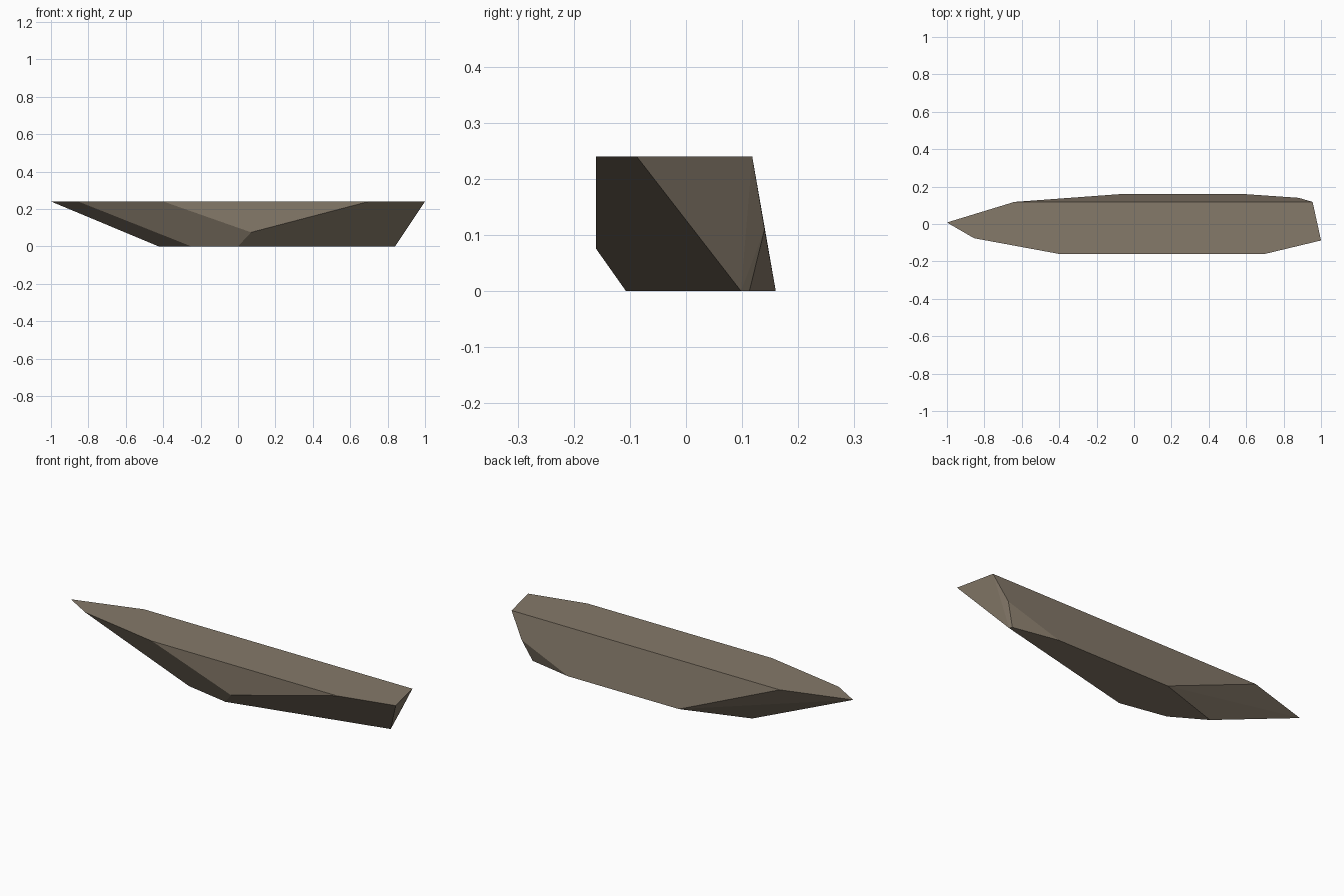
import bpy, bmesh, math

if "Cube" in bpy.data.objects:
    bpy.data.objects.remove(bpy.data.objects["Cube"])

TOP = 0.24
# outlines of the flat top and flat base, plus the chipped corners between them
top_outline = [(-1, 0.008), (-0.855, -0.076), (-0.40, -0.16), (0.70, -0.16),
               (1, -0.088), (0.955, 0.118), (-0.64, 0.118)]
base_outline = [(-0.425, 0.044), (-0.25, -0.06), (0, -0.107), (0.84, 0.098),
                (0.833, 0.113), (0.59, 0.16), (-0.07, 0.16)]
chips = [(0.07, -0.16, 0.075), (0.88, 0.14, 0.11)]

# grey-brown stone
stone = bpy.data.materials.new("grey_brown_stone")
stone.diffuse_color = (0.235, 0.192, 0.142, 1)
stone.use_nodes = True
stone.node_tree.nodes["Principled BSDF"].inputs["Base Color"].default_value = stone.diffuse_color

# faceted rock shard: hull around the outlines, flat facets merged
bm = bmesh.new()
points = [(x, y, TOP) for x, y in top_outline]
points += [(x, y, 0) for x, y in base_outline] + chips
for p in points:
    bm.verts.new(p)
bmesh.ops.convex_hull(bm, input=bm.verts)
bmesh.ops.dissolve_limit(bm, angle_limit=math.radians(2.5),
                         verts=bm.verts, edges=bm.edges)
bmesh.ops.recalc_face_normals(bm, faces=bm.faces)

mesh = bpy.data.meshes.new("rock_shard")
bm.to_mesh(mesh)
bm.free()
mesh.materials.append(stone)
rock = bpy.data.objects.new("rock_shard", mesh)
bpy.context.collection.objects.link(rock)
